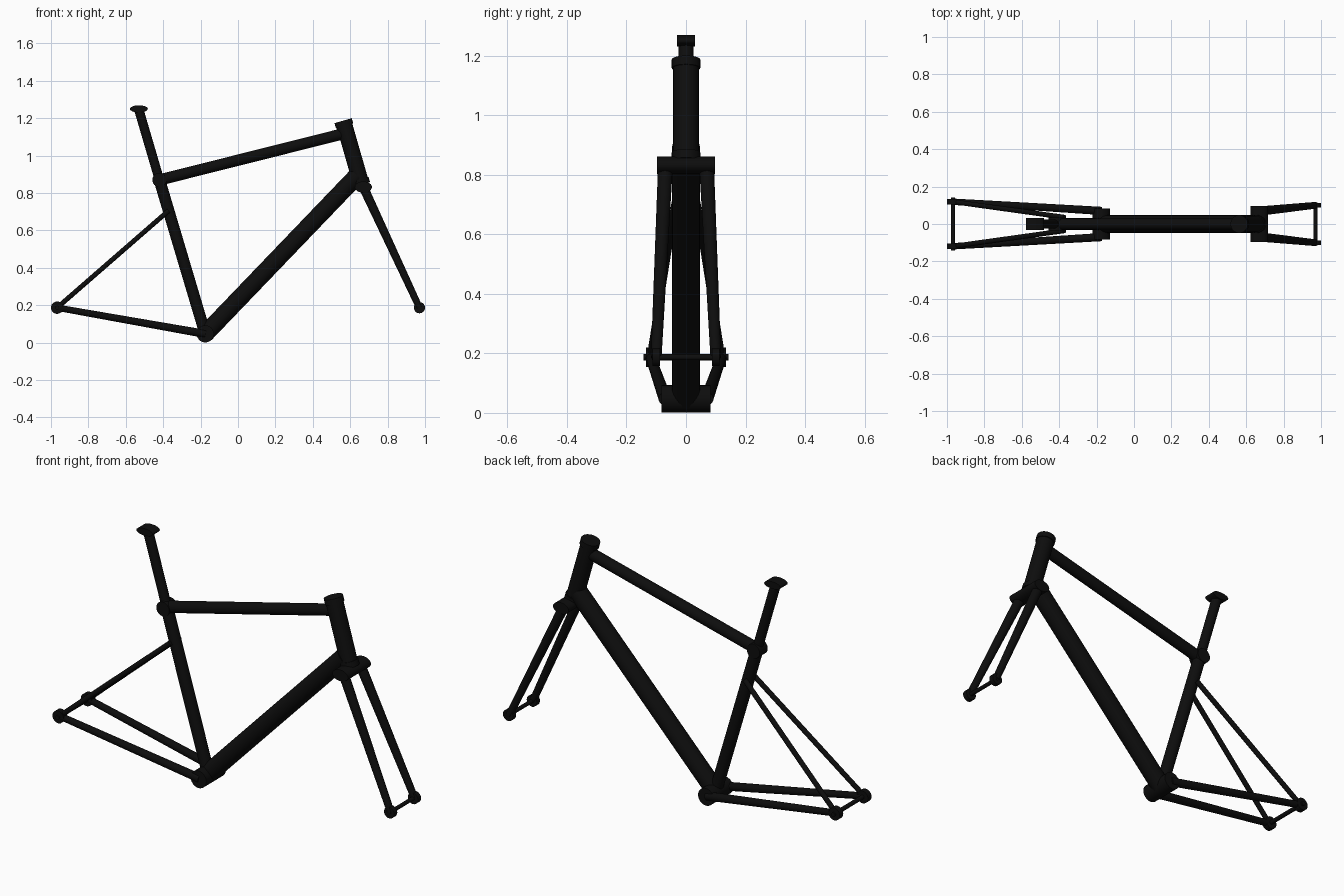
import bpy
import math
from mathutils import Vector

cube = bpy.data.objects.get("Cube")
if cube:
    bpy.data.objects.remove(cube, do_unlink=True)

# Single matte black
black = bpy.data.materials.new("frame_black")
black.use_nodes = True
black.diffuse_color = (0.004, 0.004, 0.004, 1)
black.node_tree.nodes["Principled BSDF"].inputs["Base Color"].default_value = (0.004, 0.004, 0.004, 1)


def tube(name, a, b, r1, r2=None, sides=24):
    """Round tube from a to b, tapering from r1 to r2."""
    a, b = Vector(a), Vector(b)
    axis = b - a
    bpy.ops.mesh.primitive_cone_add(
        vertices=sides, radius1=r1, radius2=r2 or r1, depth=axis.length,
        location=(a + b) / 2, rotation=axis.to_track_quat("Z", "Y").to_euler())
    ob = bpy.context.object
    ob.name = name
    ob.data.materials.append(black)
    bpy.ops.object.shade_smooth_by_angle(angle=math.radians(40))
    return ob


def cross_barrel(name, centre, rx, rz, half):
    """Elliptical barrel lying across the frame, along y."""
    bpy.ops.mesh.primitive_cylinder_add(vertices=24, radius=1, depth=2 * half,
                                        location=centre, rotation=(math.pi / 2, 0, 0))
    ob = bpy.context.object
    ob.name = name
    ob.scale = (rx, rz, 1)
    bpy.ops.object.transform_apply(location=False, rotation=False, scale=True)
    ob.data.materials.append(black)
    bpy.ops.object.shade_smooth_by_angle(angle=math.radians(40))


# Main joints
bracket = Vector((-0.175, 0, 0.047))
seat_top = Vector((-0.42, 0, 0.87))
post_top = Vector((-0.53, 0, 1.245))
head_top = Vector((0.562, 0, 1.187))
head_low = Vector((0.66, 0, 0.845))
crown = Vector((0.67, 0, 0.832))
rear = Vector((-0.967, 0, 0.187))
front = Vector((0.97, 0, 0.187))

# Main triangle
tube("seat_tube", bracket, seat_top, 0.031)
tube("top_tube", seat_top, (0.575, 0, 1.12), 0.03)
tube("down_tube", bracket, (0.637, 0, 0.893), 0.047)
cross_barrel("bottom_bracket", bracket, 0.046, 0.046, 0.083)

# Head tube with its end cups
tube("head_tube", head_top, head_low, 0.043)
step = (head_low - head_top).normalized() * 0.03
tube("upper_headset_cup", head_top, head_top + step, 0.048)
tube("lower_headset_cup", head_low - step, head_low, 0.048)

# Seat post
cross_barrel("seat_collar", seat_top, 0.038, 0.038, 0.034)
tube("seat_post", seat_top, post_top, 0.025)
cross_barrel("saddle_clamp", (-0.53, 0, 1.25), 0.048, 0.019, 0.031)

# Fork crown and axles
cross_barrel("fork_crown", crown, 0.046, 0.03, 0.097)
tube("front_axle", front - Vector((0, 0.115, 0)), front + Vector((0, 0.115, 0)), 0.01)
tube("rear_axle", rear - Vector((0, 0.143, 0)), rear + Vector((0, 0.143, 0)), 0.011)

# Paired stays, fork legs and dropouts
for side, s in (("left", 1), ("right", -1)):
    def off(p, y):
        return Vector((p[0], s * y, p[2]))

    tube(side + "_fork_leg", off(crown, 0.069), off(front, 0.1), 0.025, 0.018)
    tube(side + "_chain_stay", off(bracket, 0.07), off(rear, 0.119), 0.022, 0.017)
    tube(side + "_seat_stay", off((-0.372, 0, 0.705), 0.036), off(rear, 0.119), 0.013)
    cross_barrel(side + "_front_dropout", off(front, 0.1), 0.03, 0.03, 0.013)
    cross_barrel(side + "_rear_dropout", off(rear, 0.119), 0.033, 0.033, 0.015)
